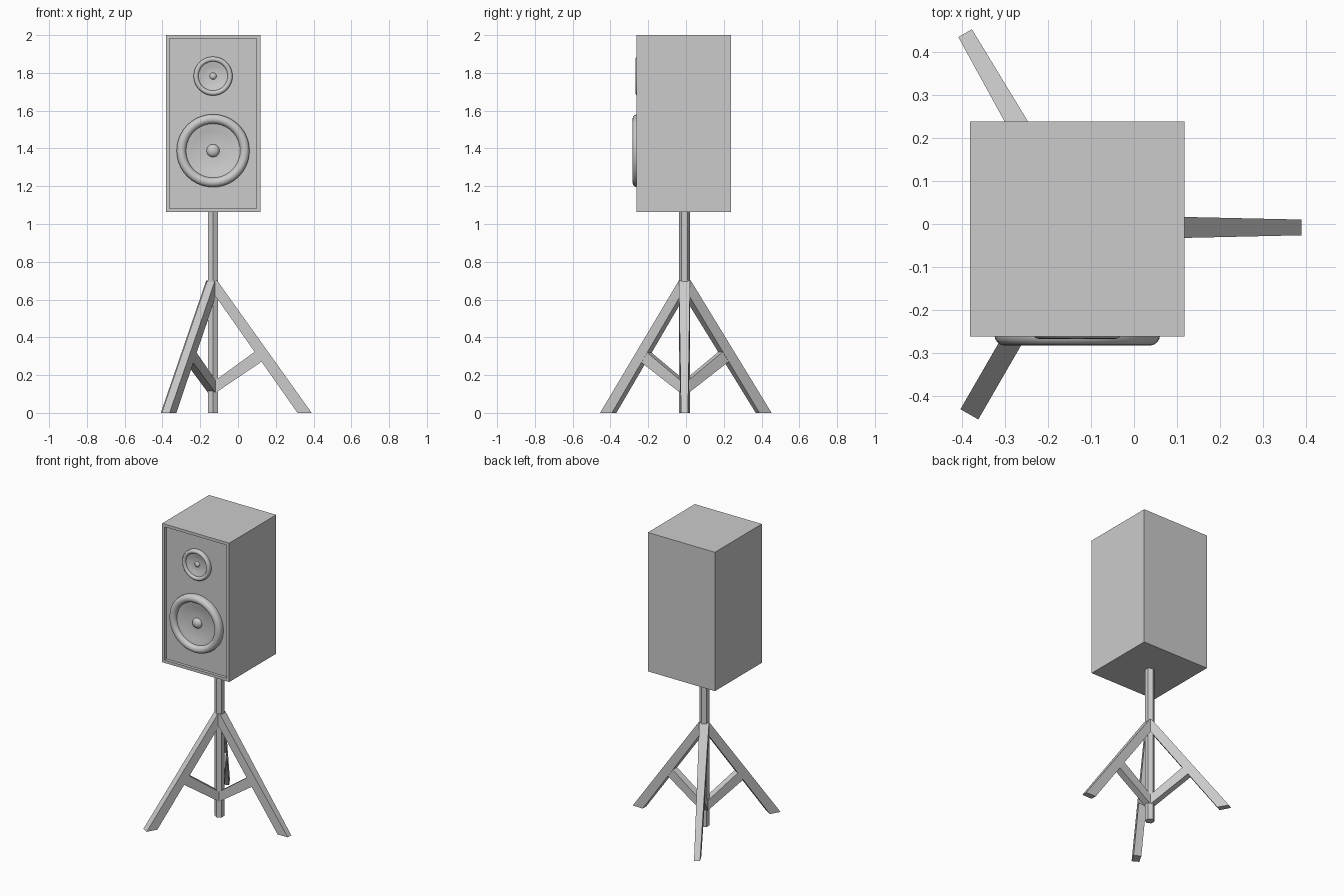
import bpy
import bmesh
from math import radians, sin, cos, pi
from mathutils import Matrix

cube = bpy.data.objects.get("Cube")
if cube:
    bpy.data.objects.remove(cube, do_unlink=True)

grey = bpy.data.materials.new("plain grey")
grey.use_nodes = True
colour = (0.6, 0.6, 0.6, 1)
grey.diffuse_color = colour
grey.node_tree.nodes["Principled BSDF"].inputs["Base Color"].default_value = colour

AXIS_X, BOX_Y, POLE_Y = -0.132, -0.012, -0.008


def finish(bm, name, smooth=False):
    bmesh.ops.recalc_face_normals(bm, faces=bm.faces)
    mesh = bpy.data.meshes.new(name)
    bm.to_mesh(mesh)
    bm.free()
    obj = bpy.data.objects.new(name, mesh)
    bpy.context.collection.objects.link(obj)
    mesh.materials.append(grey)
    if smooth:
        bpy.ops.object.select_all(action='DESELECT')
        obj.select_set(True)
        bpy.context.view_layer.objects.active = obj
        bpy.ops.object.shade_smooth_by_angle(angle=radians(40))


def bar(name, profile, angle, width_at):
    """Extruded radial (r, z) outline whose width depends on r."""
    bm = bmesh.new()
    sides = [[bm.verts.new((r, s * width_at(r) / 2, z)) for r, z in profile]
             for s in (-1, 1)]
    bm.faces.new(sides[0])
    bm.faces.new(sides[1])
    n = len(profile)
    for i in range(n):
        j = (i + 1) % n
        bm.faces.new((sides[0][i], sides[0][j], sides[1][j], sides[1][i]))
    turn = Matrix.Rotation(radians(angle), 4, 'Z')
    bm.transform(Matrix.Translation((AXIS_X, POLE_Y, 0)) @ turn)
    finish(bm, name)


def driver(name, z, radius, inner, cap, panel_y, height):
    """Rounded surround, concave cone and dust cap, turned about the y axis."""
    mid, half = (radius + inner) / 2, (radius - inner) / 2
    rise = height - half
    points = [(radius, 0)]
    for i in range(9):
        a = pi * i / 8
        points.append((mid + half * cos(a), rise + half * sin(a)))
    for i in range(1, 7):
        t = i / 6
        points.append((inner + (cap - inner) * t, rise * (1 - t * (2 - t)) + 0.002))
    for i in range(1, 6):
        a = pi / 2 * i / 5
        points.append((cap * cos(a), 0.002 + cap * 0.7 * sin(a)))
    bm = bmesh.new()
    verts = [bm.verts.new((r, -h, 0)) for r, h in points]
    edges = [bm.edges.new(pair) for pair in zip(verts, verts[1:])]
    bmesh.ops.spin(bm, geom=verts + edges, cent=(0, 0, 0), axis=(0, 1, 0),
                   angle=2 * pi, steps=40)
    bmesh.ops.remove_doubles(bm, verts=bm.verts, dist=0.0001)
    bm.transform(Matrix.Translation((AXIS_X, panel_y, z)))
    finish(bm, name, True)


# Cabinet with a recessed front panel
BOTTOM, TOP, SIDE, RECESS = 1.064, 2.0, 0.5, 0.02
bm = bmesh.new()
bmesh.ops.create_cube(bm, size=1)
bmesh.ops.scale(bm, verts=bm.verts, vec=(SIDE, SIDE, TOP - BOTTOM))
bmesh.ops.translate(bm, verts=bm.verts, vec=(AXIS_X, BOX_Y, (TOP + BOTTOM) / 2))
bm.normal_update()
panel = [f for f in bm.faces if f.normal.y < -0.9]
bmesh.ops.inset_region(bm, faces=panel, thickness=0.027)
panel = bmesh.ops.extrude_discrete_faces(bm, faces=panel)["faces"]
bmesh.ops.translate(bm, verts=panel[0].verts[:], vec=(0, RECESS, 0))
finish(bm, "speaker_cabinet")

# Drivers
panel_y = BOX_Y - SIDE / 2 + RECESS
driver("woofer", 1.388, 0.193, 0.143, 0.034, panel_y, 0.041)
driver("tweeter", 1.783, 0.103, 0.077, 0.018, panel_y, 0.025)

# Six-sided stand pole
bm = bmesh.new()
bmesh.ops.create_cone(bm, cap_ends=True, segments=6, radius1=0.03, radius2=0.03, depth=BOTTOM)
bm.transform(Matrix.Translation((AXIS_X, POLE_Y, BOTTOM / 2)))
finish(bm, "stand_pole")

# Three legs with struts back to the pole
leg = [(0, 0.7), (0.022, 0.7), (0.522, 0), (0.447, 0), (0.022, 0.605), (0, 0.635)]
strut = [(0, 0.1), (0.02, 0.111), (0.27, 0.28), (0.25, 0.345), (0.02, 0.178), (0, 0.165)]
for name, angle, reach, width, taper in (("left", 0, 1, 0.06, 0.045),
                                         ("back", 120, 1, 0.06, 0.045),
                                         ("front", 240, 0.962, 0.048, 0)):
    outline = [(r * reach, z) for r, z in leg]
    bar(name + "_leg", outline, angle, lambda r: width - taper * r)
    bar(name + "_strut", strut, angle, lambda r: 0.046)
